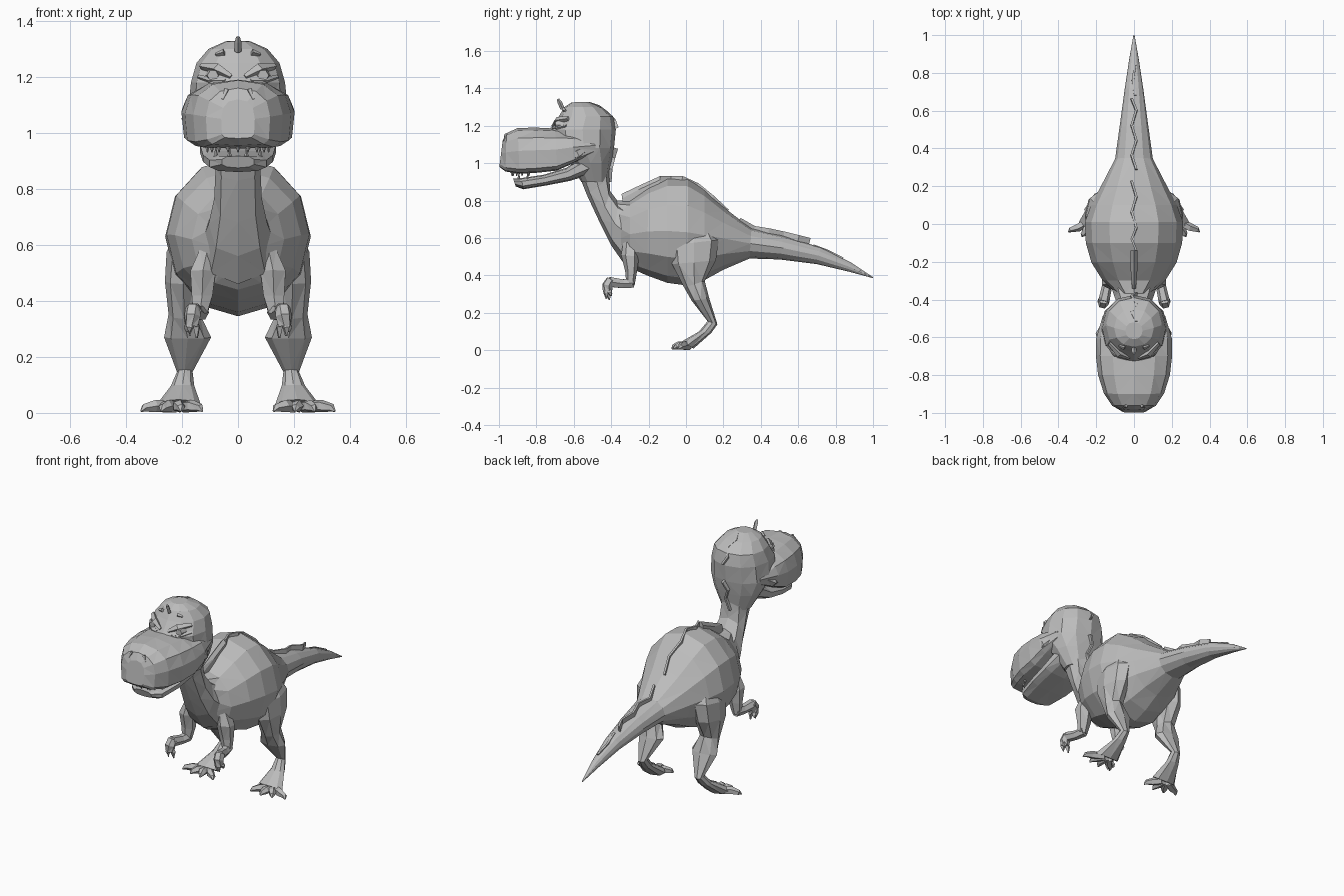
import bpy, bmesh, math
from mathutils import Vector

skin = bpy.data.materials.new("grey_skin")
skin.diffuse_color = (0.5, 0.5, 0.5, 1)


def finish(name, bm):
    bmesh.ops.triangulate(bm, faces=bm.faces[:])
    bmesh.ops.recalc_face_normals(bm, faces=bm.faces[:])
    me = bpy.data.meshes.new(name)
    bm.to_mesh(me)
    bm.free()
    me.materials.append(skin)
    ob = bpy.data.objects.new(name, me)
    bpy.context.collection.objects.link(ob)
    return ob


def skin_rings(name, rings):
    """Bridge rings of points and cap both ends."""
    bm = bmesh.new()
    vs = [[bm.verts.new(p) for p in r] for r in rings]
    n = len(vs[0])
    for r, s in zip(vs, vs[1:]):
        for i in range(n):
            j = (i + 1) % n
            bm.faces.new((r[i], r[j], s[j], s[i]))
    bm.faces.new(vs[0])
    bm.faces.new(vs[-1][::-1])
    return finish(name, bm)


def spow(v, p):
    return math.copysign(abs(v) ** p, v) if abs(v) > 1e-6 else 0


def loft(name, sections, sides=10, p=1.0, m=1, low=None):
    """Sections are (centre x, edge a (y, z), edge b (y, z), half width).
    p squares off the section, low does so for the half nearest edge b."""
    rings = []
    for cx, a, b, w in sections:
        ring = []
        for i in range(sides):
            t = 2 * math.pi * i / sides
            q = low if low and math.cos(t) < -1e-6 else p
            c, s = spow(math.cos(t), q), spow(math.sin(t), q)
            ring.append((m * (cx + w * s),
                         (a[0] + b[0]) / 2 + (a[0] - b[0]) / 2 * c,
                         (a[1] + b[1]) / 2 + (a[1] - b[1]) / 2 * c))
        rings.append(ring)
    return skin_rings(name, rings)


def tube(name, pts, radii, sides=5, m=1):
    pts = [Vector((m * x, y, z)) for x, y, z in pts]
    rings = []
    for k, q in enumerate(pts):
        d = pts[min(k + 1, len(pts) - 1)] - pts[max(k - 1, 0)]
        rot = d.to_track_quat('Z', 'Y')
        rings.append([q + rot @ Vector((math.cos(t) * radii[k], math.sin(t) * radii[k], 0))
                      for t in (2 * math.pi * i / sides for i in range(sides))])
    return skin_rings(name, rings)


def ridge(name, path, height, amp=0.012):
    """Thin zigzag crest along (y, z) points, raised outwards."""
    rings = []
    for k, (y, z) in enumerate(path):
        a, b = path[max(k - 1, 0)], path[min(k + 1, len(path) - 1)]
        up = Vector((0, -(b[1] - a[1]), b[0] - a[0])).normalized()
        base = Vector((amp * (-1) ** k, y, z))
        off = Vector((0.006, 0, 0))
        rings.append([base - off - up * 0.02, base + off - up * 0.02,
                      base + off + up * height, base - off + up * height])
    return skin_rings(name, rings)


# Trunk and tail, from the chest to the tail tip
loft("body", [
    (0, (-.37, .80), (-.37, .52), .09), (0, (-.30, .80), (-.30, .44), .165),
    (0, (-.20, .87), (-.21, .40), .225), (0, (-.10, .915), (-.10, .36), .255),
    (0, (.01, .915), (.01, .345), .26), (0, (.10, .855), (.10, .375), .228),
    (0, (.20, .765), (.20, .43), .175), (0, (.35, .65), (.34, .49), .1),
    (0, (.52, .61), (.50, .485), .077), (0, (.72, .55), (.70, .46), .05),
    (0, (.88, .47), (.87, .42), .025), (0, (1.0, .39), (1.0, .385), .003)], 12)

# Neck rising into the skull
loft("neck", [
    (0, (-.28, .76), (-.33, .46), .13), (0, (-.36, .79), (-.40, .56), .105),
    (0, (-.405, .85), (-.46, .68), .085), (0, (-.41, .92), (-.53, .83), .08),
    (0, (-.41, 1.0), (-.57, .93), .085)], 8, .85)
loft("shoulder_fin", [
    (0, (-.345, .835), (-.33, .74), .012), (0, (-.25, .88), (-.25, .80), .02),
    (0, (-.14, .93), (-.14, .85), .02)], 6)

# Skull, muzzle and lower jaw
loft("skull", [
    (0, (-.42, .90), (-.56, .90), .09), (0, (-.40, 1.0), (-.62, 1.0), .145),
    (0, (-.385, 1.08), (-.71, 1.08), .178), (0, (-.375, 1.18), (-.73, 1.18), .168),
    (0, (-.39, 1.25), (-.68, 1.25), .148), (0, (-.45, 1.30), (-.65, 1.30), .105),
    (0, (-.52, 1.328), (-.61, 1.325), .045)], 12, .92)
loft("muzzle", [
    (0, (-.98, 1.12), (-.998, .98), .06), (0, (-.96, 1.16), (-.965, .955), .115),
    (0, (-.90, 1.188), (-.89, .943), .16), (0, (-.80, 1.19), (-.80, .948), .19),
    (0, (-.70, 1.185), (-.69, .96), .202), (0, (-.61, 1.17), (-.60, 1.00), .2),
    (0, (-.49, 1.13), (-.48, 1.06), .165)], 12, .85, 1, .33)
loft("lower_jaw", [
    (0, (-.925, .918), (-.91, .875), .06), (0, (-.88, .92), (-.87, .86), .105),
    (0, (-.76, .938), (-.75, .88), .13), (0, (-.64, .975), (-.62, .905), .14),
    (0, (-.53, 1.05), (-.51, .94), .13)], 10, .75)

# Teeth along both jaws
for i in range(9):
    t = math.radians(-72 + 18 * i)
    x, y = .115 * math.sin(t), -.79 - .13 * math.cos(t)
    tube("upper_tooth", [(x, y - .01, .962), (x, y - .01, .930)], [.011, .002], 4)
    if i % 2:
        tube("lower_tooth", [(x * .85, y + .02, .905), (x * .85, y + .02, .945)], [.01, .002], 4)

# Crests on head, nape, back and tail
ridge("head_crest", [(-.375, 1.185), (-.39, 1.225), (-.43, 1.265), (-.47, 1.295), (-.52, 1.312)][::-1], .016)
ridge("nape_crest", [(-.375, 1.08), (-.39, 1.03), (-.405, .97), (-.41, .90)], .012)
ridge("back_crest", [(-.14, .917), (-.08, .917), (-.02, .917), (.06, .88), (.14, .815), (.22, .74)], .014)
ridge("tail_crest", [(.28, .685), (.36, .64), (.44, .627), (.52, .61), (.60, .59), (.66, .575)], .025)
ridge("tail_tip_crest", [(.68, .56), (.76, .53), (.84, .49)], .006, .006)
tube("forelock", [(0, -.66, 1.29), (0, -.675, 1.325), (0, -.685, 1.342)], [.012, .012, .007], 4)

for side, m in (("left", 1), ("right", -1)):
    # Face details
    tube(side + "_brow", [(.025, -.71, 1.20), (.075, -.688, 1.228), (.13, -.63, 1.238)],
         [.01, .02, .012], 4, m)
    tube(side + "_eye", [(.085, -.65, 1.205), (.09, -.70, 1.205)], [.034, .02], 6, m)
    tube(side + "_lower_lid", [(.045, -.712, 1.187), (.10, -.69, 1.187), (.14, -.64, 1.20)],
         [.006, .012, .008], 4, m)
    tube(side + "_forehead_mark", [(.05, -.655, 1.288), (.08, -.645, 1.28)], [.012, .006], 4, m)
    tube(side + "_nostril", [(.04, -.962, 1.155), (.055, -.972, 1.12)], [.01, .005], 4, m)
    tube(side + "_cheek", [(.16, -.66, 1.02), (.175, -.58, 1.05), (.15, -.52, 1.09)],
         [.02, .028, .015], 5, m)
    # Arm, hand and fingers
    loft(side + "_upper_arm", [
        (.11, (-.335, .58), (-.26, .60), .03), (.125, (-.347, .51), (-.25, .50), .052),
        (.128, (-.325, .42), (-.262, .42), .043), (.135, (-.32, .365), (-.275, .345), .03)], 6, 1, m)
    tube(side + "_forearm", [(.132, -.285, .36), (.145, -.34, .355), (.16, -.41, .365)],
         [.03, .027, .03], 6, m)
    tube(side + "_hand", [(.16, -.40, .375), (.163, -.42, .345), (.165, -.42, .31)],
         [.028, .03, .024], 6, m)
    for x, y, z in ((.147, -.41, .268), (.172, -.425, .275), (.183, -.40, .29)):
        tube(side + "_finger", [(.163, -.42, .33), (x, y - .004, .305), (x, y, z)],
             [.016, .014, .004], 4, m)
    # Leg from hip to ankle and foot
    loft(side + "_leg", [
        (.165, (-.05, .64), (.13, .66), .05), (.182, (-.088, .56), (.175, .59), .073),
        (.195, (-.075, .46), (.16, .48), .066), (.192, (-.01, .335), (.10, .37), .056),
        (.18, (.03, .265), (.125, .275), .084), (.19, (.115, .155), (.168, .138), .028),
        (.198, (.07, .10), (.135, .092), .042), (.212, (-.02, .048), (.04, .008), .08)], 8, 1, m)
    for x, y in ((.135, -.05), (.205, -.065), (.27, -.055), (.335, -.03)):
        kx = .225 + (x - .225) * .65
        tube(side + "_toe", [(.215 + (x - .215) * .2, .015, .022), (kx, y * .6, .025),
                             (x, y, .018), (x + (x - .22) * .1, y - .012, .006)],
             [.022, .023, .015, .003], 5, m)
